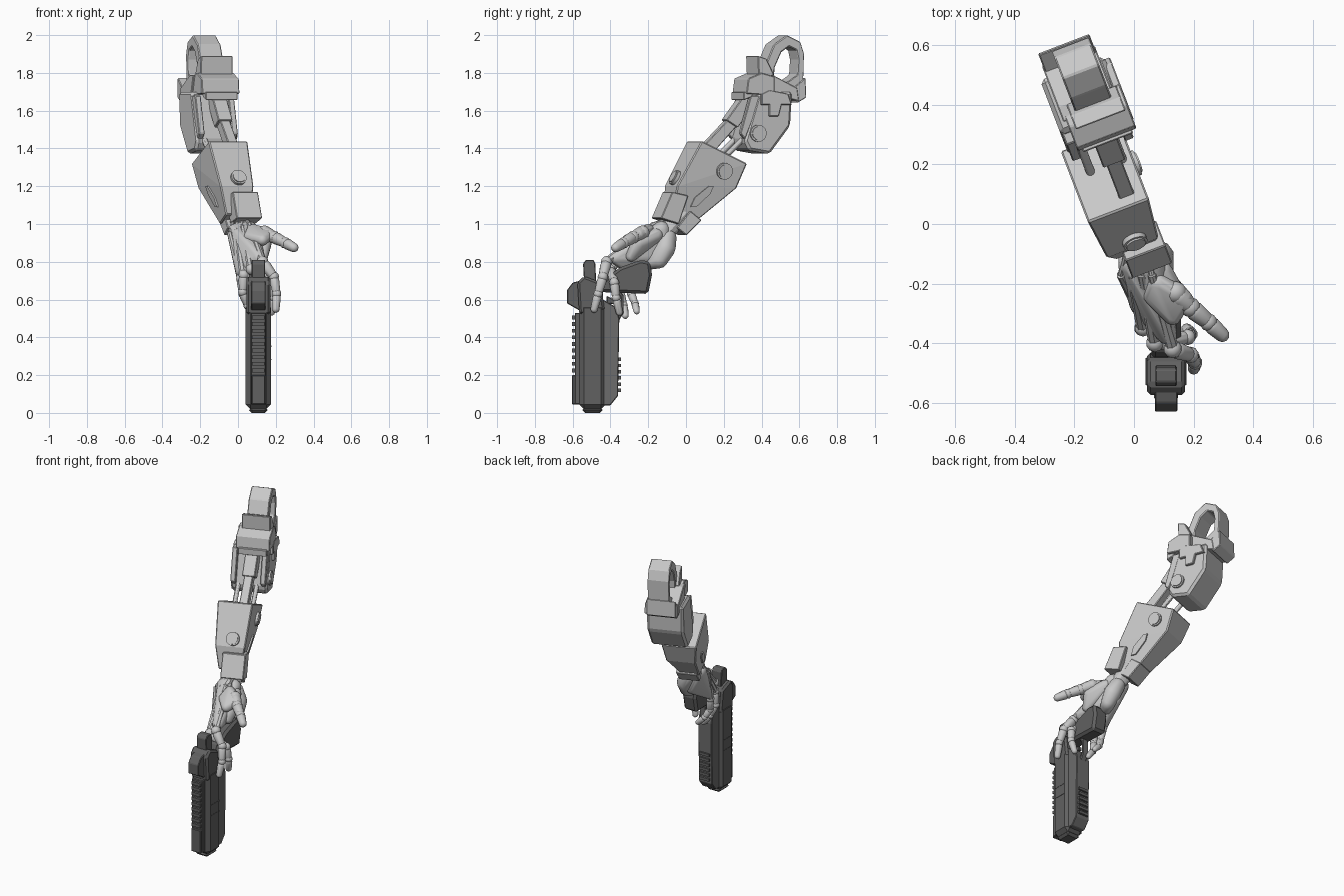
import bpy, bmesh, math
from mathutils import Vector, Matrix

if "Cube" in bpy.data.objects:
    bpy.data.objects.remove(bpy.data.objects["Cube"])


def make_material(name, value):
    material = bpy.data.materials.new(name)
    material.use_nodes = True
    colour = (value, value, value, 1)
    material.diffuse_color = colour
    material.node_tree.nodes["Principled BSDF"].inputs["Base Color"].default_value = colour
    return material


armour = make_material("light grey armour", .58)
slide_metal = make_material("dark gun metal", .12)
frame_metal = make_material("gun frame grey", .15)

COS, SIN = math.cos(math.radians(21)), math.sin(math.radians(21))


def arm_frame(x, y, z):
    """Arm plane, turned about the vertical; y is measured along the world axis."""
    return Vector((x * COS - y / COS * SIN - .02, x * SIN + y, z))


def gun_frame(x, y, z):
    return Vector((x + .108, y, z))


def world_frame(x, y, z):
    return Vector((x, y, z))


def finish(name, bm, material, bevel=0.0):
    bmesh.ops.recalc_face_normals(bm, faces=bm.faces)
    mesh = bpy.data.meshes.new(name)
    bm.to_mesh(mesh)
    bm.free()
    mesh.materials.append(material)
    obj = bpy.data.objects.new(name, mesh)
    bpy.context.collection.objects.link(obj)
    if bevel:
        modifier = obj.modifiers.new("edge bevel", "BEVEL")
        modifier.width = bevel
        modifier.segments = 1
        modifier.limit_method = "ANGLE"
    return obj


def wrap(bm):
    """Replace loose vertices by their convex hull with clean flat faces."""
    result = bmesh.ops.convex_hull(bm, input=bm.verts)
    inside = [v for v in result["geom_interior"] if isinstance(v, bmesh.types.BMVert)]
    bmesh.ops.delete(bm, geom=inside, context="VERTS")
    bmesh.ops.dissolve_limit(bm, angle_limit=.02, verts=bm.verts, edges=bm.edges)


def slab(name, profile, width, centre=0.0, material=armour, frame=arm_frame, bevel=.004):
    """Convex side profile given a half width, which may depend on height."""
    bm = bmesh.new()
    for y, z in profile:
        half = width(z) if callable(width) else width
        for side in (-half, half):
            bm.verts.new(frame(centre + side, y, z))
    wrap(bm)
    return finish(name, bm, material, bevel)


def box(name, y_range, z_range, width, material=slide_metal, bevel=.004):
    corners = [(y, z) for y in y_range for z in z_range]
    return slab(name, corners, width, 0, material, gun_frame, bevel)


def rod(name, start, end, radius, tip=None, frame=world_frame, sides=12):
    a, b = frame(*start), frame(*end)
    bm = bmesh.new()
    turn = (b - a).to_track_quat("Z", "Y").to_matrix().to_4x4()
    bmesh.ops.create_cone(bm, cap_ends=True, segments=sides, radius1=radius,
                          radius2=radius if tip is None else tip, depth=(b - a).length,
                          matrix=Matrix.Translation((a + b) / 2) @ turn)
    return finish(name, bm, armour)


def disc(name, centre, normal, radius):
    """Round cap with a raised rim line."""
    middle, direction = Vector(centre), Vector(normal).normalized()
    for label, scale, lift in (("rim", 1, .01), ("cap", .8, .016)):
        rod(name + "_" + label, middle - direction * .03, middle + direction * lift,
            radius * scale, frame=arm_frame, sides=24)


def blob(name, balls):
    """Rounded shell stretched over several balls."""
    bm = bmesh.new()
    for x, y, z, radius in balls:
        bmesh.ops.create_icosphere(bm, subdivisions=2, radius=radius,
                                   matrix=Matrix.Translation((x, y, z)))
    bmesh.ops.delete(bm, geom=bm.edges[:], context="EDGES_FACES")
    wrap(bm)
    return finish(name, bm, armour)


def hollow(name, outer, inner, width, centre, material=armour, frame=arm_frame):
    """Closed band between two outlines with equal point counts."""
    bm = bmesh.new()
    loops = [[bm.verts.new(frame(centre + side, y, z)) for y, z in outline]
             for side, outline in ((-width, outer), (width, outer), (width, inner), (-width, inner))]
    for first, second in zip(loops, loops[1:] + loops[:1]):
        for i in range(len(outer)):
            j = (i + 1) % len(outer)
            bm.faces.new((first[i], first[j], second[j], second[i]))
    return finish(name, bm, material, .005)


# Shoulder ring, clamp and strap
hollow("shoulder_ring",
       [(.36, 1.72), (.38, 1.83), (.43, 1.95), (.5, 2.0), (.57, 1.965), (.59, 1.9), (.585, 1.74), (.48, 1.69)],
       [(.43, 1.77), (.435, 1.83), (.47, 1.91), (.51, 1.94), (.55, 1.92), (.56, 1.87), (.555, 1.79), (.5, 1.75)],
       .066, .035)
slab("shoulder_saddle", [(.37, 1.79), (.42, 1.79), (.55, 1.72), (.56, 1.65), (.4, 1.69)], .095, .015)
slab("shoulder_heel", [(.53, 1.72), (.595, 1.775), (.6, 1.67), (.55, 1.64)], .092, .015)
slab("shoulder_clamp", [(.27, 1.69), (.28, 1.77), (.35, 1.8), (.42, 1.78), (.42, 1.68)], .106, .036)
slab("shoulder_fin", [(.335, 1.89), (.38, 1.875), (.42, 1.79), (.34, 1.75)], .09, .04)
slab("shoulder_lip", [(.26, 1.7), (.26, 1.655), (.3, 1.67), (.32, 1.7)], .09, .036)

# Upper arm with its side bracket
slab("upper_arm", [(.34, 1.7), (.52, 1.7), (.51, 1.52), (.4, 1.37), (.29, 1.39), (.265, 1.44)],
     .115, .012, bevel=.014)
slab("bracket_top", [(.35, 1.69), (.39, 1.71), (.49, 1.69), (.51, 1.63), (.35, 1.63)], .014, .13)
slab("bracket_stem", [(.39, 1.65), (.46, 1.65), (.44, 1.57), (.39, 1.57)], .014, .13)
disc("upper_arm_disc", (.128, .335, 1.48), (1, 0, 0), .045)
for side in (-1, 1):
    slab("upper_arm_cheek", [(.27, 1.45), (.245, 1.48), (.3, 1.68), (.36, 1.68)], .016, .012 + .094 * side)

# Elbow rods and front piston
for offset in (-.055, .06):
    rod("elbow_rod", (offset, .15, 1.32), (offset, .35, 1.52), .015, frame=arm_frame)
slab("piston_body", [(.19, 1.55), (.25, 1.51), (.36, 1.66), (.29, 1.69)], .04, .03)
slab("piston_shaft", [(.06, 1.4), (.11, 1.36), (.26, 1.53), (.22, 1.57)], .027, .03)

# Forearm with discs and side panel
taper = lambda z: min(.11, .06 + (z - 1) * .17)
slab("forearm", [(.05, 1.44), (.29, 1.32), (.24, 1.19), (.02, 1.0), (-.09, 1.05), (-.075, 1.2)],
     taper, -.014, bevel=.006)
slab("forearm_panel", [(.0, 1.09), (.02, 1.14), (.09, 1.2), (.115, 1.2), (.1, 1.16), (.03, 1.09)],
     lambda z: taper(z) + .009, -.014, bevel=0)
disc("forearm_side_disc", (.092, .17, 1.28), (1, 0, -.13), .044)
disc("forearm_front_disc", (.0, -.058, 1.245), (0, -.82, .49), .042)

# Wrist cuffs
slab("front_cuff", [(-.105, 1.17), (-.02, 1.15), (-.07, 1.0), (-.165, 1.03)], .072, .02)
slab("rear_cuff", [(.0, 1.07), (.06, 1.02), (-.02, .94), (-.07, .98)], .065, .0)
rod("wrist_joint", (.01, -.02, 1.06), (.015, -.12, .95), .05, frame=arm_frame)

# Palm shells
blob("palm", [(-.01, -.13, .96, .045), (.06, -.13, .97, .045), (.11, -.37, .82, .035),
              (.02, -.27, .75, .035), (.05, -.13, .84, .045)])
blob("palm_heel", [(.05, -.1, .93, .05), (.08, -.11, .87, .055), (.09, -.14, .81, .045), (.07, -.18, .8, .04)])
blob("thumb_base", [(.09, -.16, .94, .04), (.14, -.25, .9, .04), (.13, -.29, .83, .03)])
blob("thumb_mount", [(.08, -.2, .965, .035), (.165, -.25, .945, .032), (.13, -.31, .915, .03),
                     (.06, -.24, .93, .03)])

# Tendons fanning from the wrist to the knuckles
knuckles = [(.13, -.42, .8), (.07, -.4, .76), (.03, -.35, .73), (.015, -.28, .71)]
for i, knuckle in enumerate(knuckles):
    root = (.06 - i * .035, -.17, 1.0 - i * .015)
    rod("hand_tendon", root, knuckle, .014, .022, sides=8)
    rod("wrist_cable", root, (.04 - i * .02, -.08, 1.03), .01, sides=8)


def finger(name, joints, radius):
    """Jointed finger, narrowing towards the tip."""
    for i, (start, end) in enumerate(zip(joints, joints[1:])):
        size = radius * (1 - .1 * i)
        a, b = Vector(start), Vector(end)
        blob(name + "_knuckle", [(*a, size)])
        blob(name + "_segment", [(*a.lerp(b, .25), size * .95), (*a.lerp(b, .85), size * .8)])


finger("thumb", [(.14, -.23, .955), (.19, -.28, .93), (.25, -.33, .9), (.305, -.38, .87)], .038)
finger("index_finger", [knuckles[0], (.19, -.44, .72), (.205, -.465, .63), (.2, -.49, .535)], .031)
finger("middle_finger", [knuckles[1], (.18, -.38, .69), (.19, -.37, .61), (.175, -.35, .52)], .03)
finger("ring_finger", [knuckles[2], (.025, -.35, .64), (.05, -.33, .57), (.1, -.32, .505)], .028)
finger("little_finger", [knuckles[3], (.025, -.29, .63), (.05, -.27, .58), (.1, -.26, .53)], .026)

# Gun slide, muzzle and top rail
box("slide", (-.565, -.425), (.02, .58), .067, bevel=.025)
box("muzzle", (-.55, -.44), (0, .03), .05, bevel=.015)
box("top_rail", (-.588, -.55), (.045, .53), .04)
box("rail_end", (-.603, -.57), (.045, .2), .036)
for i in range(9):
    box("rail_tooth", (-.603, -.58), (.215 + i * .035, .235 + i * .035), .033, bevel=0)
for height in (.28, .35):
    box("slide_groove", (-.54, -.45), (height, height + .006), .069, bevel=0)

# Gun rear block, sight and hammer
slab("rear_block", [(-.575, .69), (-.54, .725), (-.45, .69), (-.43, .54), (-.565, .52)],
     .064, material=slide_metal, frame=gun_frame, bevel=.012)
slab("rear_sight", [(-.63, .65), (-.6, .69), (-.56, .7), (-.56, .54), (-.585, .56), (-.63, .58)],
     .038, material=slide_metal, frame=gun_frame)
slab("hammer", [(-.54, .7), (-.545, .79), (-.53, .81), (-.49, .81), (-.48, .79), (-.475, .68)],
     .036, material=slide_metal, frame=gun_frame)

# Gun frame, underside teeth, trigger and guard
slab("gun_frame", [(-.44, .04), (-.4, .04), (-.36, .09), (-.353, .5), (-.37, .56), (-.44, .6)],
     .05, material=frame_metal, frame=gun_frame)
for i in range(6):
    box("grip_tooth", (-.365, -.345), (.11 + i * .033, .128 + i * .033), .036, bevel=0)
hollow("trigger_guard",
       [(-.45, .48), (-.36, .48), (-.33, .53), (-.33, .62), (-.36, .67), (-.45, .67)],
       [(-.44, .5), (-.37, .5), (-.345, .54), (-.345, .61), (-.37, .65), (-.44, .65)],
       .022, 0, frame_metal, gun_frame)
slab("trigger", [(-.42, .62), (-.38, .6), (-.38, .575), (-.42, .58)], .012, material=slide_metal, frame=gun_frame)

# Gun grip
slab("grip", [(-.46, .64), (-.43, .71), (-.35, .77), (-.24, .81), (-.19, .8), (-.18, .73), (-.2, .63), (-.35, .645)],
     .05, material=slide_metal, frame=gun_frame, bevel=.015)

# Smooth only the rounded parts
bpy.ops.object.select_all(action="DESELECT")
for obj in bpy.context.scene.objects:
    if obj.type == "MESH" and not obj.modifiers and obj.data.materials[:1] == [armour]:
        obj.select_set(True)
        bpy.context.view_layer.objects.active = obj
bpy.ops.object.shade_smooth_by_angle(angle=math.radians(30))
